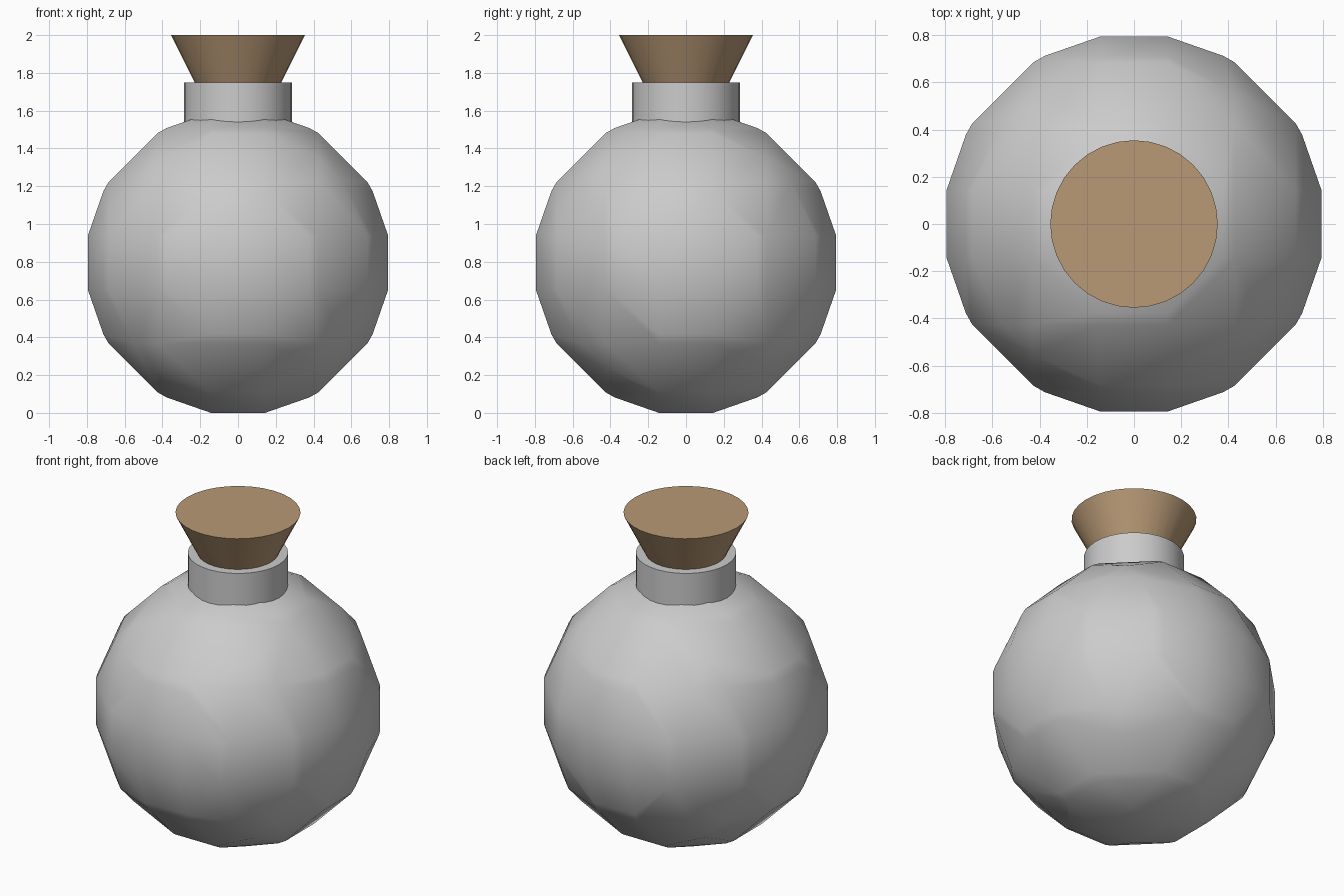
import bpy
import bmesh
from mathutils import Matrix

if "Cube" in bpy.data.objects:
    bpy.data.objects.remove(bpy.data.objects["Cube"])

SCALE = 0.713    # size of the flask body relative to a standard metaball
CENTRE_Z = 0.795


def link_mesh(name, mesh):
    obj = bpy.data.objects.new(name, mesh)
    bpy.context.collection.objects.link(obj)
    return obj


def tapered_cylinder(name, r_bottom, r_top, z_bottom, z_top, segments=32):
    bm = bmesh.new()
    bmesh.ops.create_cone(
        bm, cap_ends=True, segments=segments, radius1=r_bottom, radius2=r_top,
        depth=z_top - z_bottom,
        matrix=Matrix.Translation((0, 0, (z_top + z_bottom) / 2)))
    # Smooth walls, flat caps with sharp rims
    for face in bm.faces:
        face.smooth = len(face.verts) == 4
    for edge in bm.edges:
        edge.smooth = all(f.smooth for f in edge.link_faces)
    mesh = bpy.data.meshes.new(name)
    bm.to_mesh(mesh)
    bm.free()
    return link_mesh(name, mesh)


# Flask body: a coarse metaball turned into a mesh
meta = bpy.data.metaballs.new("body_source")
meta.resolution = meta.render_resolution = 0.4
meta.threshold = 0.6
ball = meta.elements.new(type='BALL')
ball.radius = 2.0
ball.stiffness = 2.0
source = bpy.data.objects.new("body_source", meta)
bpy.context.collection.objects.link(source)
bpy.context.view_layer.update()
depsgraph = bpy.context.evaluated_depsgraph_get()
body_mesh = bpy.data.meshes.new_from_object(source.evaluated_get(depsgraph))
bpy.data.objects.remove(source)
body_mesh.transform(Matrix.Translation((0, 0, CENTRE_Z)) @ Matrix.Scale(SCALE, 4))
body_mesh.name = "flask_body"
for poly in body_mesh.polygons:
    poly.use_smooth = True
link_mesh("flask_body", body_mesh)

# Neck
tapered_cylinder("neck", 0.285, 0.285, 1.40, 1.75)

# Cork stopper
cork = tapered_cylinder("cork", 0.18, 0.355, 1.65, 2.0)
material = bpy.data.materials.new("cork_brown")
material.diffuse_color = (0.48, 0.32, 0.18, 1)
material.use_nodes = True
material.node_tree.nodes["Principled BSDF"].inputs["Base Color"].default_value = material.diffuse_color
cork.data.materials.append(material)
